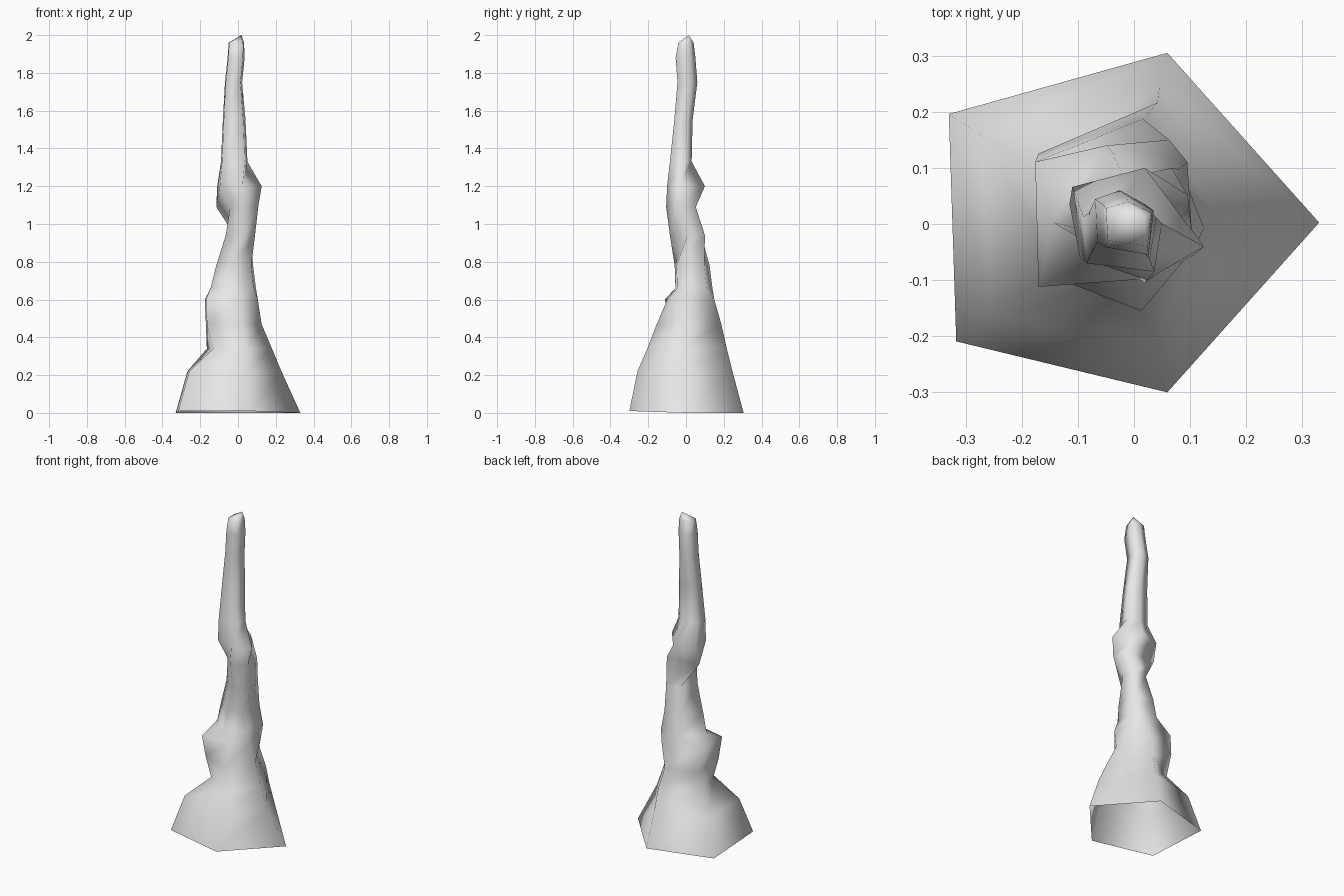
import bpy
import bmesh

default = bpy.data.objects.get("Cube")
if default:
    bpy.data.objects.remove(default, do_unlink=True)

# Stone material
stone = bpy.data.materials.new("pale_grey_stone")
stone.use_nodes = True
colour = (0.8, 0.8, 0.8, 1)
stone.diffuse_color = colour
stone.node_tree.nodes["Principled BSDF"].inputs["Base Color"].default_value = colour

# Uneven pentagons, as fractions of a ring's width and depth
FOOT = [(1, .5), (.59, 1), (0, .82), (.02, .15), (.59, 0)]
SKIRT = [(1, .43), (.63, 1), (0, .82), (.02, .2), (.62, 0)]
NOTCH = [(1, .42), (.6, 1), (0, .7), (.1, .3), (.6, 0)]
LEDGE = [(1, .25), (.85, 1), (0, .85), (.02, 0), (.65, .05)]
WAIST = [(.95, .05), (1, .85), (.4, 1), (0, .3), (.4, 0)]
NECK = [(1, .5), (.85, 1), (.3, .9), (0, .35), (.6, 0)]
THROAT = [(1, .3), (.95, .95), (0, .85), (.33, .38), (.6, 0)]
KNOT = [(1, .3), (.55, 1), (0, .83), (.06, .2), (.57, 0)]
SHAFT = [(1, .75), (.48, 1), (0, .85), (.04, .13), (.9, 0)]

# Outline and height of each ring, then its left, right, front and back limits
RINGS = [
    (FOOT, 0, -.33, .33, -.3, .305),
    (SKIRT, .22, -.268, .23, -.257, .246),
    (NOTCH, .34, -.165, .18, -.205, .216),
    (SKIRT, .47, -.17, .125, -.155, .187),
    (LEDGE, .6, -.176, .105, -.112, .15),
    (WAIST, .66, -.145, .095, -.056, .14),
    (WAIST, .78, -.115, .08, -.06, .125),
    (NECK, .94, -.065, .09, -.085, .1),
    (THROAT, 1.09, -.115, .107, -.105, .06),
    (KNOT, 1.2, -.11, .125, -.1, .1),
    (SHAFT, 1.33, -.09, .05, -.085, .03),
    (SHAFT, 1.55, -.08, .04, -.062, .035),
    (SHAFT, 1.75, -.069, .022, -.045, .06),
    (SHAFT, 1.88, -.055, .035, -.055, .05),
    (SHAFT, 1.96, -.05, .032, -.04, .04),
]


def five_sided_ring(bm, corners, z, left, right, front, back):
    """Fit a pentagon between the limits of one ring."""
    ring = []
    for u, v in corners:
        # The front of the foot is lifted a little
        lift = .01 if z == 0 and v < .3 else 0
        ring.append(bm.verts.new((left + u * (right - left),
                                  front + v * (back - front), z + lift)))
    return ring


# Spire: open at the foot, closed by an off-centre tip
bm = bmesh.new()
rings = [five_sided_ring(bm, *limits) for limits in RINGS]
for low, high in zip(rings, rings[1:]):
    for i in range(len(low)):
        j = (i + 1) % len(low)
        bm.faces.new((low[i], low[j], high[j], high[i]))

tip = bm.verts.new((.018, .014, 2))
top = rings[-1]
for i, vert in enumerate(top):
    bm.faces.new((vert, top[(i + 1) % len(top)], tip))

for face in bm.faces:
    face.smooth = True

mesh = bpy.data.meshes.new("stone_spire")
bm.to_mesh(mesh)
bm.free()
mesh.materials.append(stone)
spire = bpy.data.objects.new("stone_spire", mesh)
bpy.context.collection.objects.link(spire)
